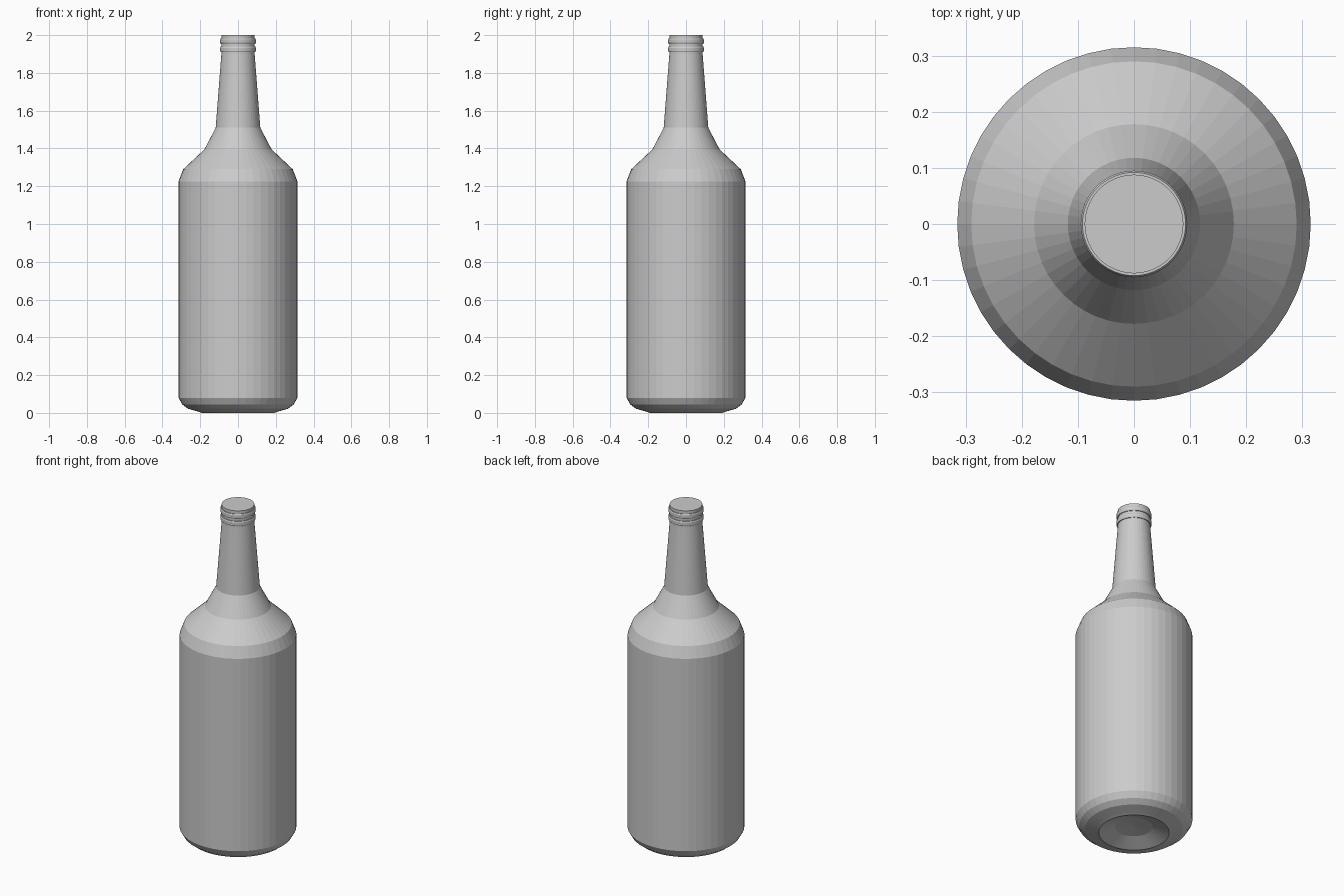
import bpy
import bmesh
from math import tau

cube = bpy.data.objects.get("Cube")
if cube:
    bpy.data.objects.remove(cube, do_unlink=True)

SIDES = 48

grey = bpy.data.materials.new("plain_grey")
grey.use_nodes = True
colour = (0.6, 0.6, 0.6, 1)
grey.diffuse_color = colour
grey.node_tree.nodes["Principled BSDF"].inputs["Base Color"].default_value = colour


def lathe(name, profile, closed=False):
    """Spin a (radius, height) profile around the z axis."""
    bm = bmesh.new()
    points = [bm.verts.new((r, 0, z)) for r, z in profile]
    pairs = list(zip(points, points[1:]))
    if closed:
        pairs.append((points[-1], points[0]))
    edges = [bm.edges.new(pair) for pair in pairs]
    bmesh.ops.spin(bm, geom=points + edges, cent=(0, 0, 0), axis=(0, 0, 1),
                   angle=tau, steps=SIDES, use_merge=True)
    bmesh.ops.remove_doubles(bm, verts=bm.verts, dist=0.0001)
    bmesh.ops.recalc_face_normals(bm, faces=bm.faces)
    mesh = bpy.data.meshes.new(name)
    bm.to_mesh(mesh)
    bm.free()
    mesh.materials.append(grey)
    obj = bpy.data.objects.new(name, mesh)
    bpy.context.collection.objects.link(obj)
    return obj


# Body: hollowed base, straight wall, stepped shoulder, tapering neck, flat top
lathe("bottle", [
    (0, 0.045), (0.10, 0.035), (0.19, 0.0), (0.205, 0.005),
    (0.265, 0.022), (0.295, 0.045), (0.315, 0.08),
    (0.315, 1.225), (0.29, 1.29), (0.178, 1.395), (0.118, 1.51),
    (0.088, 1.90), (0.088, 2.0), (0, 2.0),
])

# Raised rings around the mouth
for name, z in (("upper_neck_ring", 1.968), ("lower_neck_ring", 1.925)):
    lathe(name, [(0.084, z - 0.014), (0.092, z - 0.014), (0.095, z - 0.008),
                 (0.095, z + 0.008), (0.092, z + 0.014), (0.084, z + 0.014)],
          closed=True)
